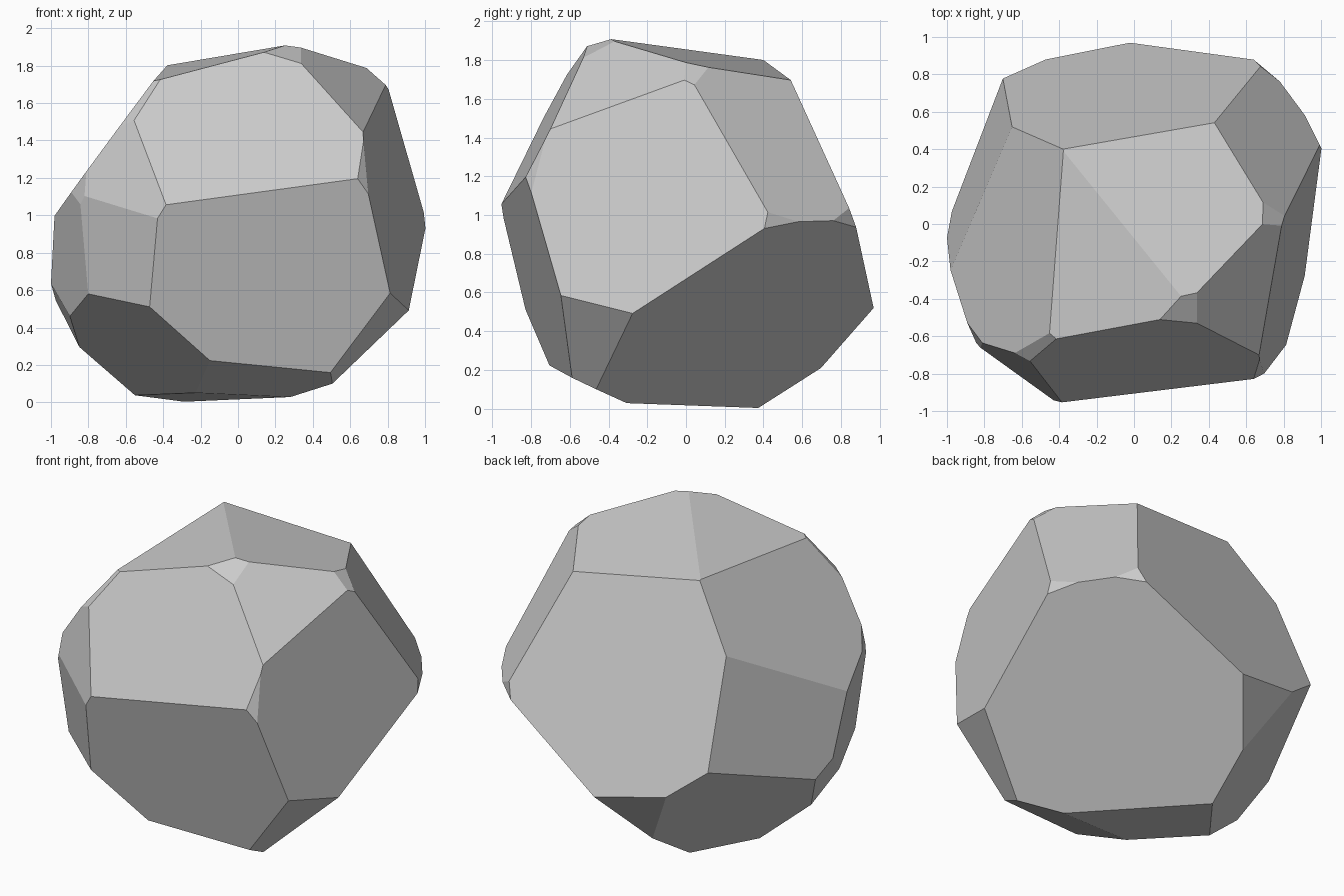
import bpy, bmesh
from mathutils import Vector

# Main facets: outward direction and distance from the origin
FACETS = [
    (0.047, -0.890, 0.453, 1.309),     # upper front
    (0.150, -0.958, -0.243, 0.599),    # lower front
    (0.964, -0.222, 0.148, 1.014),     # right
    (0.602, -0.364, 0.7105, 1.684),    # upper right
    (0.7056, 0.5077, 0.4944, 1.417),   # back right
    (0.0886, 0.2052, 0.9747, 1.803),   # top right
    (-0.2427, -0.0642, 0.968, 1.811),  # top left
    (-0.804, 0.0105, 0.5945, 1.379),   # upper left
    (-0.9365, 0.2953, 0.1897, 1.035),  # back left
    (-0.112, 0.919, 0.377, 1.089),     # back
    (-0.530, -0.824, 0.202, 1.203),    # front left, upper
    (-0.605, -0.785, -0.134, 0.868),   # front left, lower
    (-0.930, -0.348, -0.1175, 0.881),  # left
    (-0.667, 0.456, -0.589, 0.360),    # underside, back left
    (0.5255, 0.4114, -0.7449, 0.0),    # underside, back right
    (-0.261, 0.812, -0.523, 0.521),    # underside, back
    (-0.490, -0.453, -0.744, 0.227),   # underside, front left
    (-0.012, -0.428, -0.9036, 0.102),  # underside, front
    (0.728, -0.344, -0.593, 0.468),    # underside, front right
    (-0.040, -0.070, -0.9967, -0.018), # base
]

# Small chipped corners and edges
CHIPS = [
    (-0.86, -0.48, 0.16, 1.200),
    (-0.566, -0.516, 0.643, 1.662),
    (0.215, -0.449, 0.867, 1.882),
    (0.664, 0.142, 0.735, 1.770),
    (0.697, -0.678, 0.242, 1.297),
    (0.635, 0.770, 0.050, 1.130),
    (0.894, 0.447, 0.0, 1.077),
    (-0.908, -0.097, -0.408, 0.656),
]


def chop(bm, nx, ny, nz, d):
    """Slice away everything beyond the plane and cap the cut."""
    n = Vector((nx, ny, nz))
    bmesh.ops.bisect_plane(
        bm, geom=bm.verts[:] + bm.edges[:] + bm.faces[:], dist=1e-5,
        plane_co=n * d / n.length_squared, plane_no=n, clear_outer=True)
    rim = [e for e in bm.edges if e.is_boundary]
    if rim:
        bmesh.ops.holes_fill(bm, edges=rim, sides=0)


# Rough block, chopped into a faceted rock
bm = bmesh.new()
bmesh.ops.create_cube(bm, size=4)
bmesh.ops.translate(bm, verts=bm.verts, vec=(0, 0, 1))
for cut in FACETS + CHIPS:
    chop(bm, *cut)
bmesh.ops.recalc_face_normals(bm, faces=bm.faces)

mesh = bpy.data.meshes.new("rock")
bm.to_mesh(mesh)
bm.free()
rock = bpy.data.objects.new("rock", mesh)
bpy.context.collection.objects.link(rock)
